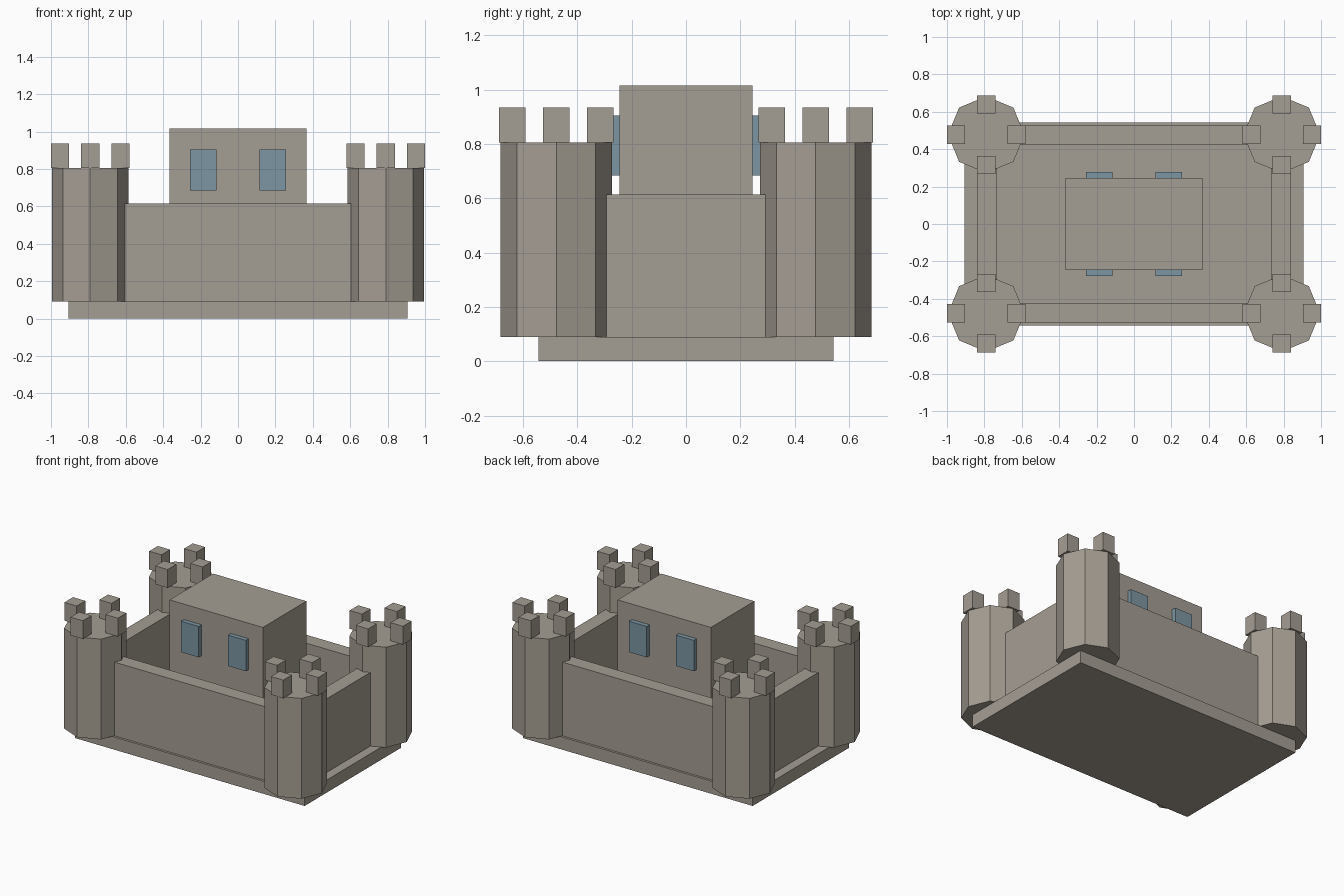
import bpy
import math

cube = bpy.data.objects.get("Cube")
if cube:
    bpy.data.objects.remove(cube, do_unlink=True)


def material(name, rgb):
    mat = bpy.data.materials.new(name)
    mat.use_nodes = True
    mat.diffuse_color = (*rgb, 1)
    mat.node_tree.nodes["Principled BSDF"].inputs["Base Color"].default_value = (*rgb, 1)
    return mat


stone = material("warm_grey_stone", (0.376, 0.342, 0.292))
glass = material("blue_grey_glass", (0.205, 0.305, 0.366))


def finish(name, mat):
    obj = bpy.context.object
    obj.name = name
    obj.data.materials.append(mat)
    return obj


def box(name, center, size, bottom, top, mat=stone):
    """Box given by its plan centre, plan size and height range."""
    bpy.ops.mesh.primitive_cube_add(size=1, location=(*center, (bottom + top) / 2))
    obj = bpy.context.object
    obj.scale = (*size, top - bottom)
    bpy.ops.object.transform_apply(location=False, rotation=False, scale=True)
    return finish(name, mat)


FLOOR, WALL_TOP, TOWER_TOP = 0.09, 0.615, 0.805
TX, TY, RADIUS = 0.79, 0.4775, 0.205
WALL = 0.105

# Base slab and central keep
box("base", (0, 0), (1.81, 1.085), 0, FLOOR)
box("keep", (0, 0), (0.735, 0.49), FLOOR, 1.015)

# Curtain walls between the tower centres, and keep windows
for side, y in (("front", -1), ("back", 1)):
    box(f"{side}_wall", (0, y * 0.474), (2 * TX, WALL), FLOOR, WALL_TOP)
    for hand, x in (("left", 1), ("right", -1)):
        box(f"{side}_{hand}_window", (x * 0.186, y * 0.26), (0.14, 0.034),
            0.685, 0.905, glass)
for hand, x in (("left", 1), ("right", -1)):
    box(f"{hand}_wall", (x * 0.786, 0), (WALL, 2 * TY), FLOOR, WALL_TOP)

# Octagonal corner towers, each with four battlement blocks
for side, y in (("front", -1), ("back", 1)):
    for hand, x in (("left", 1), ("right", -1)):
        cx, cy = x * TX, y * TY
        bpy.ops.mesh.primitive_cylinder_add(
            vertices=8, radius=RADIUS, depth=TOWER_TOP - FLOOR,
            location=(cx, cy, (TOWER_TOP + FLOOR) / 2))
        finish(f"{side}_{hand}_tower", stone)
        for i in range(4):
            a = i * math.pi / 2
            box(f"{side}_{hand}_battlement_{i + 1}",
                (cx + 0.162 * math.cos(a), cy + 0.162 * math.sin(a)),
                (0.097, 0.097), TOWER_TOP, 0.935)
